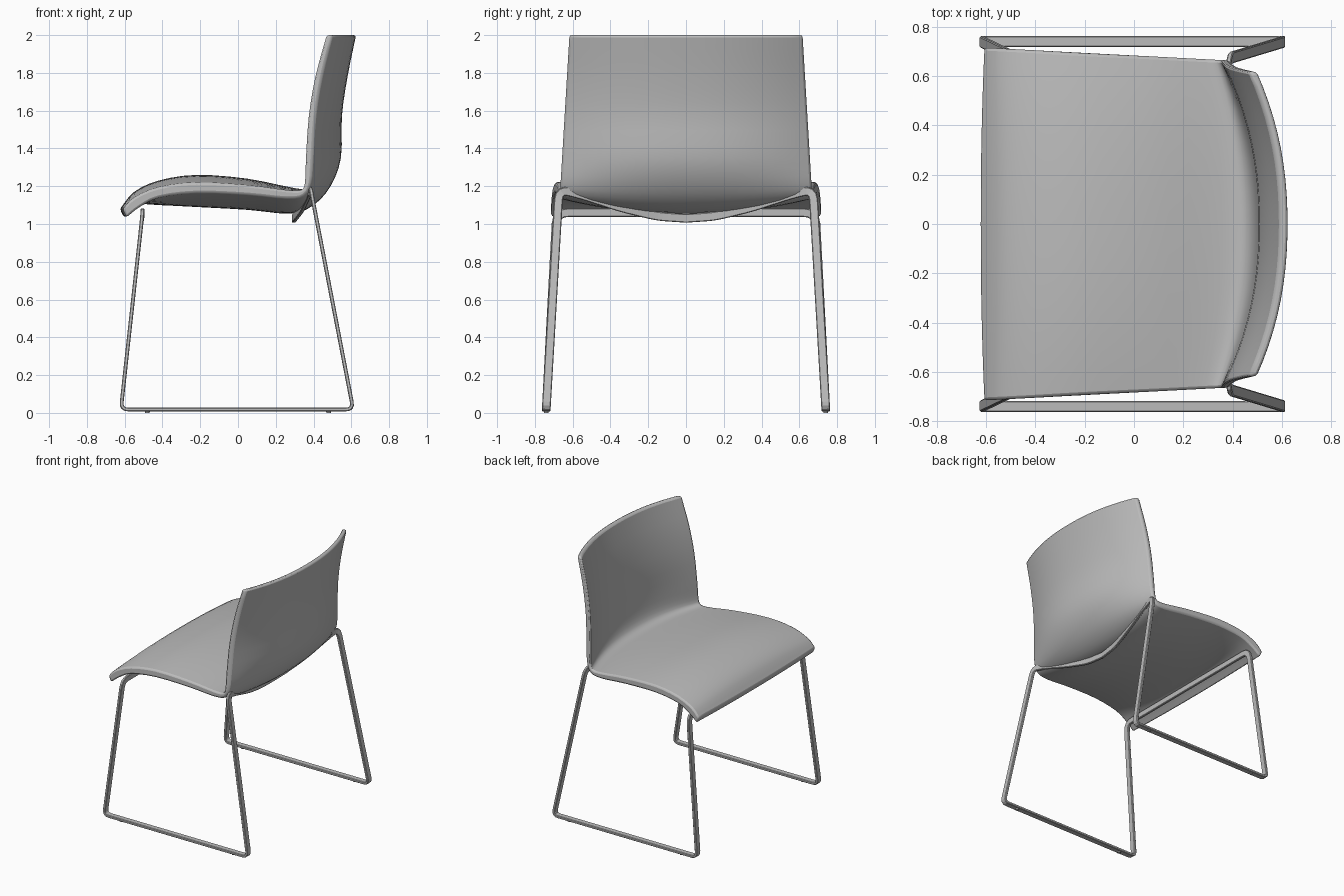
import bpy
import bmesh
from math import radians
from mathutils import Vector

cube = bpy.data.objects.get("Cube")
if cube:
    bpy.data.objects.remove(cube)

grey = bpy.data.materials.new("light grey")
grey.use_nodes = True
colour = (0.5, 0.5, 0.5, 1)
grey.diffuse_color = colour
grey.node_tree.nodes["Principled BSDF"].inputs["Base Color"].default_value = colour


def make_object(name, bm):
    bmesh.ops.recalc_face_normals(bm, faces=bm.faces)
    mesh = bpy.data.meshes.new(name)
    bm.to_mesh(mesh)
    bm.free()
    mesh.materials.append(grey)
    obj = bpy.data.objects.new(name, mesh)
    bpy.context.collection.objects.link(obj)
    return obj


def smooth_line(points, steps=3):
    """Catmull-Rom curve through 2D profile points."""
    pts = [Vector(p) for p in points]
    pts = [2 * pts[0] - pts[1]] + pts + [2 * pts[-1] - pts[-2]]
    line = []
    for a, b, c, d in zip(pts, pts[1:], pts[2:], pts[3:]):
        for i in range(steps):
            t = i / steps
            line.append((2 * b + (c - a) * t + (2 * a - 5 * b + 4 * c - d) * t**2
                         + (3 * b - a - 3 * c + d) * t**3) / 2)
    return line + [pts[-2]]


# Seat and back profiles (x, z), from the front lip to the top of the back
upper_middle = smooth_line([
    (-.625, 1.08), (-.55, 1.17), (-.42, 1.23), (-.22, 1.26), (.05, 1.24), (.3, 1.19),
    (.43, 1.18), (.48, 1.23), (.5, 1.35), (.51, 1.57), (.54, 1.78), (.59, 2)])
lower_middle = smooth_line([
    (-.605, 1.035), (-.52, 1.1), (-.42, 1.1), (-.22, 1.09), (.05, 1.075), (.28, 1.055),
    (.4, 1.1), (.49, 1.2), (.545, 1.35), (.55, 1.57), (.58, 1.78), (.625, 2)])
upper_side = smooth_line([
    (-.61, 1.08), (-.55, 1.14), (-.42, 1.195), (-.22, 1.22), (.05, 1.205), (.25, 1.18),
    (.33, 1.18), (.35, 1.22), (.355, 1.35), (.37, 1.57), (.405, 1.78), (.465, 2)])
lower_side = smooth_line([
    (-.59, 1.035), (-.52, 1.09), (-.42, 1.14), (-.22, 1.165), (.05, 1.155), (.26, 1.135),
    (.35, 1.15), (.385, 1.22), (.395, 1.35), (.41, 1.57), (.445, 1.78), (.5, 2)])


def half_width(p):
    along = min(max((p.x + .6) / .95, 0), 1)
    return .715 - .05 * along - .06 * max(0, p.y - 1.2)


def sheet(bm, middle, side, columns=20):
    grid = []
    for m, s in zip(middle, side):
        row = []
        for j in range(columns + 1):
            v = 2 * j / columns - 1
            p = m.lerp(s, abs(v) ** 2.2)
            row.append(bm.verts.new((p.x, v * half_width(s), p.y)))
        grid.append(row)
    for r, q in zip(grid, grid[1:]):
        for j in range(columns):
            bm.faces.new((r[j], r[j + 1], q[j + 1], q[j]))
    return grid[0] + [r[-1] for r in grid[1:]] + grid[-1][-2::-1] + [r[0] for r in grid[-2:0:-1]]


# Padded one-piece seat and back: two sheets joined around the rim
bm = bmesh.new()
top_rim = sheet(bm, upper_middle, upper_side)
low_rim = sheet(bm, lower_middle, lower_side)
for i in range(len(top_rim)):
    bm.faces.new((top_rim[i - 1], top_rim[i], low_rim[i], low_rim[i - 1]))
seat = make_object("seat_and_back", bm)
bevel = seat.modifiers.new("soft rim", "BEVEL")
bevel.width = .012
bevel.segments = 2
bevel.limit_method = "ANGLE"
bevel.angle_limit = radians(45)
bpy.context.view_layer.objects.active = seat
seat.select_set(True)
bpy.ops.object.shade_smooth_by_angle(angle=radians(35))
seat.select_set(False)


def fillet(corners, steps=4):
    """Round each corner (point, radius) of a path."""
    pts = [Vector(c[0]) for c in corners]
    path = [pts[0]]
    for a, b, c, (_, r) in zip(pts, pts[1:], pts[2:], corners[1:]):
        p, q = b + (a - b).normalized() * r, b + (c - b).normalized() * r
        for i in range(steps + 1):
            t = i / steps
            path.append(p.lerp(b, t).lerp(b.lerp(q, t), t))
    return path + [pts[-1]]


# Sled frame: front crossbar, leg, floor runner, rear leg and curved rear bar
path = fillet([
    ((-.505, 0, 1.06), 0), ((-.505, .685, 1.06), .06), ((-.62, .74, .018), .04),
    ((.61, .74, .018), .04), ((.385, .672, 1.185), .06), ((.37, .54, 1.15), .04),
    ((.34, .34, 1.085), .06), ((.305, .15, 1.04), .05), ((.295, 0, 1.03), 0)])
bm = bmesh.new()
rings = []
wide = Vector((0, 0, 1))
for i, p in enumerate(path):
    tangent = (path[min(i + 1, len(path) - 1)] - path[max(i - 1, 0)]).normalized()
    side = Vector((0, 1, 0)) if abs(tangent.x) > .9 else Vector((1, 0, 0)).cross(tangent).normalized()
    wide = side if side.dot(wide) >= 0 else -side
    thin = tangent.cross(wide).normalized()
    rings.append([bm.verts.new(p + wide * a * .023 + thin * b * .01)
                  for a, b in ((-1, -1), (1, -1), (1, 1), (-1, 1))])
for r, q in zip(rings, rings[1:]):
    for k in range(4):
        bm.faces.new((r[k - 1], r[k], q[k], q[k - 1]))
frame = make_object("sled_frame", bm)
mirror = frame.modifiers.new("both sides", "MIRROR")
mirror.use_axis = (False, True, False)
edge = frame.modifiers.new("eased edges", "BEVEL")
edge.width = .004
edge.segments = 1
edge.limit_method = "ANGLE"
edge.angle_limit = radians(50)

# Floor glides under the runners
for x, end in ((-.48, "front"), (.48, "rear")):
    for y, hand in ((.74, "left"), (-.74, "right")):
        bm = bmesh.new()
        bmesh.ops.create_cone(bm, cap_ends=True, segments=12, radius1=.012, radius2=.014, depth=.012)
        bmesh.ops.translate(bm, verts=bm.verts, vec=(x, y, .006))
        make_object(f"{end}_{hand}_glide", bm)
